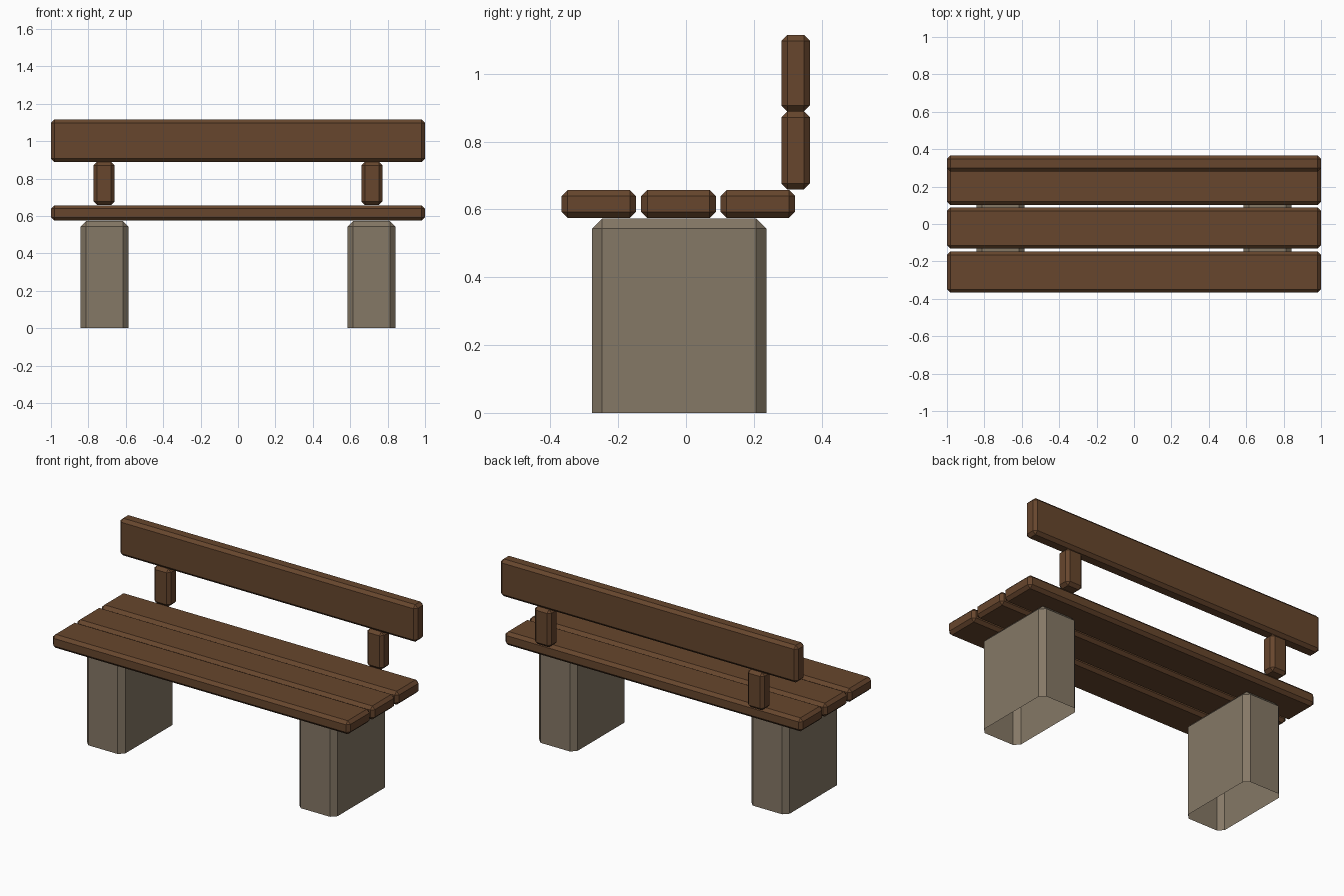
import bpy, bmesh

if "Cube" in bpy.data.objects:
    bpy.data.objects.remove(bpy.data.objects["Cube"])


def material(name, color):
    m = bpy.data.materials.new(name)
    m.diffuse_color = (*color, 1)
    m.use_nodes = True
    m.node_tree.nodes["Principled BSDF"].inputs["Base Color"].default_value = m.diffuse_color
    return m


wood = material("brown wood", (0.135, 0.061, 0.026))
stone = material("grey stone", (0.235, 0.188, 0.133))


def block(name, x, y, z, mat, chamfer, open_bottom=False):
    """Chamfered box spanning the given (min, max) ranges."""
    bm = bmesh.new()
    bmesh.ops.create_cube(bm, size=1)
    for v in bm.verts:
        v.co = [r[0] if c < 0 else r[1] for c, r in zip(v.co, (x, y, z))]
    if open_bottom:
        base = [f for f in bm.faces if f.normal.z < -0.5]
        bmesh.ops.delete(bm, geom=base, context='FACES_ONLY')
    edges = [e for e in bm.edges if not e.is_boundary]
    bmesh.ops.bevel(bm, geom=edges, offset=chamfer, segments=1,
                    affect='EDGES', profile=0.5)
    me = bpy.data.meshes.new(name)
    bm.to_mesh(me)
    bm.free()
    me.materials.append(mat)
    ob = bpy.data.objects.new(name, me)
    bpy.context.collection.objects.link(ob)
    return ob


# Three seat planks
for i, y0 in enumerate((-0.367, -0.132, 0.102)):
    block(f"seat_plank_{i + 1}", (-1, 1), (y0, y0 + 0.22), (0.575, 0.657), wood, 0.018)

# Backrest plank
block("backrest_plank", (-1, 1), (0.281, 0.366), (0.889, 1.115), wood, 0.018)

# Backrest posts and hollow stone legs, one pair per side
for side, s in (("left", -1), ("right", 1)):
    px = sorted((s * 0.66, s * 0.772))
    lx = sorted((s * 0.585, s * 0.842))
    block(f"{side}_post", px, (0.281, 0.366), (0.659, 0.889), wood, 0.018)
    block(f"{side}_leg", lx, (-0.277, 0.237), (0, 0.573), stone, 0.03, True)
